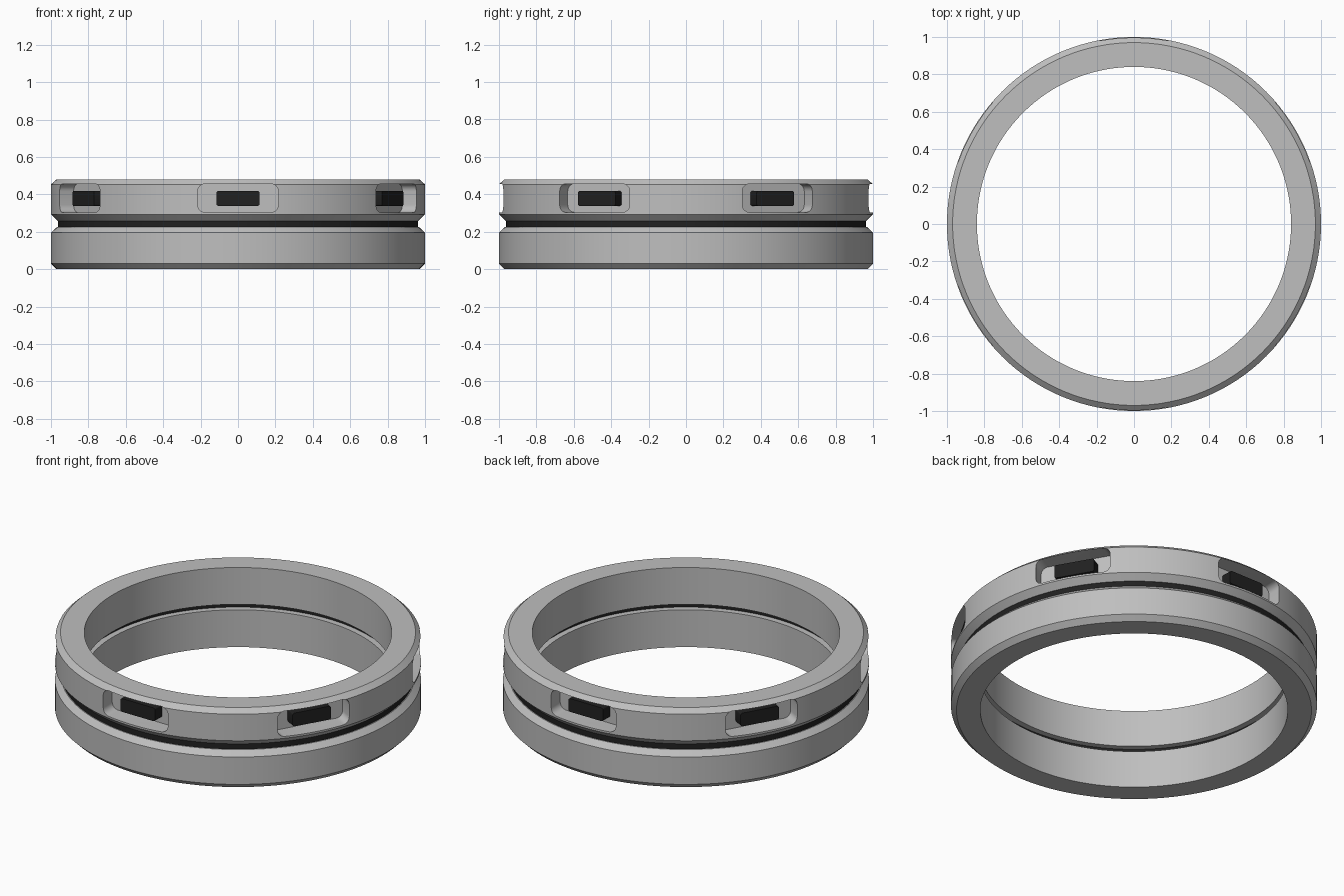
import bpy, bmesh, math
from mathutils import Matrix, Vector

SEGMENTS = 128
POCKETS = 6

if "Cube" in bpy.data.objects:
    bpy.data.objects.remove(bpy.data.objects["Cube"])


def make_material(name, value, roughness):
    mat = bpy.data.materials.new(name)
    mat.use_nodes = True
    colour = (value, value, value, 1)
    mat.diffuse_color = colour
    shader = mat.node_tree.nodes["Principled BSDF"]
    shader.inputs["Base Color"].default_value = colour
    shader.inputs["Roughness"].default_value = roughness
    return mat


grey = make_material("grey metal", 0.52, 0.5)
black = make_material("black rubber", 0.015, 0.6)


def finish(name, bm, mat):
    bmesh.ops.recalc_face_normals(bm, faces=bm.faces)
    mesh = bpy.data.meshes.new(name)
    bm.to_mesh(mesh)
    bm.free()
    mesh.materials.append(mat)
    obj = bpy.data.objects.new(name, mesh)
    bpy.context.collection.objects.link(obj)
    return obj


def activate(obj):
    bpy.ops.object.select_all(action="DESELECT")
    obj.select_set(True)
    bpy.context.view_layer.objects.active = obj


def smooth(obj):
    activate(obj)
    bpy.ops.object.shade_smooth_by_angle(angle=math.radians(25))


def lathe(name, profile, mat):
    """Sweep a closed (radius, height) profile round the z axis."""
    bm = bmesh.new()
    rings = []
    for i in range(SEGMENTS):
        a = math.tau * i / SEGMENTS
        rings.append([bm.verts.new((r * math.cos(a), r * math.sin(a), z)) for r, z in profile])
    n = len(profile)
    for i in range(SEGMENTS):
        here, there = rings[i], rings[(i + 1) % SEGMENTS]
        for j in range(n):
            k = (j + 1) % n
            bm.faces.new((here[j], there[j], there[k], here[k]))
    return finish(name, bm, mat)


def rounded_block(bm, angle, near, far, width, height, z, radius, steps):
    """Add a radial prism with rounded corners, facing outward at an angle."""
    turn = Matrix.Rotation(angle, 4, "Z")
    ends = ([], [])
    for corner in range(4):
        sy = 1 if corner in (0, 3) else -1
        sz = 1 if corner < 2 else -1
        for s in range(steps + 1):
            a = math.pi / 2 * (corner + s / steps)
            y = sy * (width / 2 - radius) + radius * math.cos(a)
            h = z + sz * (height / 2 - radius) + radius * math.sin(a)
            for verts, x in zip(ends, (near, far)):
                verts.append(bm.verts.new(turn @ Vector((x, y, h))))
    inner, outer = ends
    bm.faces.new(inner)
    bm.faces.new(outer)
    for i in range(len(inner)):
        k = (i + 1) % len(inner)
        bm.faces.new((inner[i], inner[k], outer[k], outer[i]))


angles = [math.tau * i / POCKETS - math.pi / 2 for i in range(POCKETS)]

# Lower and upper chamfered rings
lower_ring = lathe("lower_ring", [
    (0.84, 0), (0.97, 0), (1, 0.03), (1, 0.195), (0.968, 0.225), (0.84, 0.225)], grey)
upper_ring = lathe("upper_ring", [
    (0.84, 0.258), (0.965, 0.258), (1, 0.293), (1, 0.453), (0.97, 0.48), (0.84, 0.48)], grey)

# Seal sandwiched between the rings, set back on the inside
seal = lathe("seal", [
    (0.875, 0.225), (0.963, 0.225), (0.963, 0.258), (0.875, 0.258)], black)

# Six flat-floored pockets cut into the upper ring
bm = bmesh.new()
for angle in angles:
    rounded_block(bm, angle, 0.89, 1.1, 0.432, 0.152, 0.38, 0.04, 6)
cutter = finish("pocket_cutter", bm, grey)
cutter.hide_render = True
cut = upper_ring.modifiers.new("pockets", "BOOLEAN")
cut.operation = "DIFFERENCE"
cut.solver = "EXACT"
cut.object = cutter
activate(upper_ring)
bpy.ops.object.modifier_apply(modifier=cut.name)
bpy.data.objects.remove(cutter)

# Dark pad in each pocket
for number, angle in enumerate(angles, 1):
    bm = bmesh.new()
    rounded_block(bm, angle, 0.885, 0.955, 0.232, 0.08, 0.378, 0.012, 3)
    smooth(finish(f"pad_{number}", bm, black))

for part in (lower_ring, upper_ring, seal):
    smooth(part)
